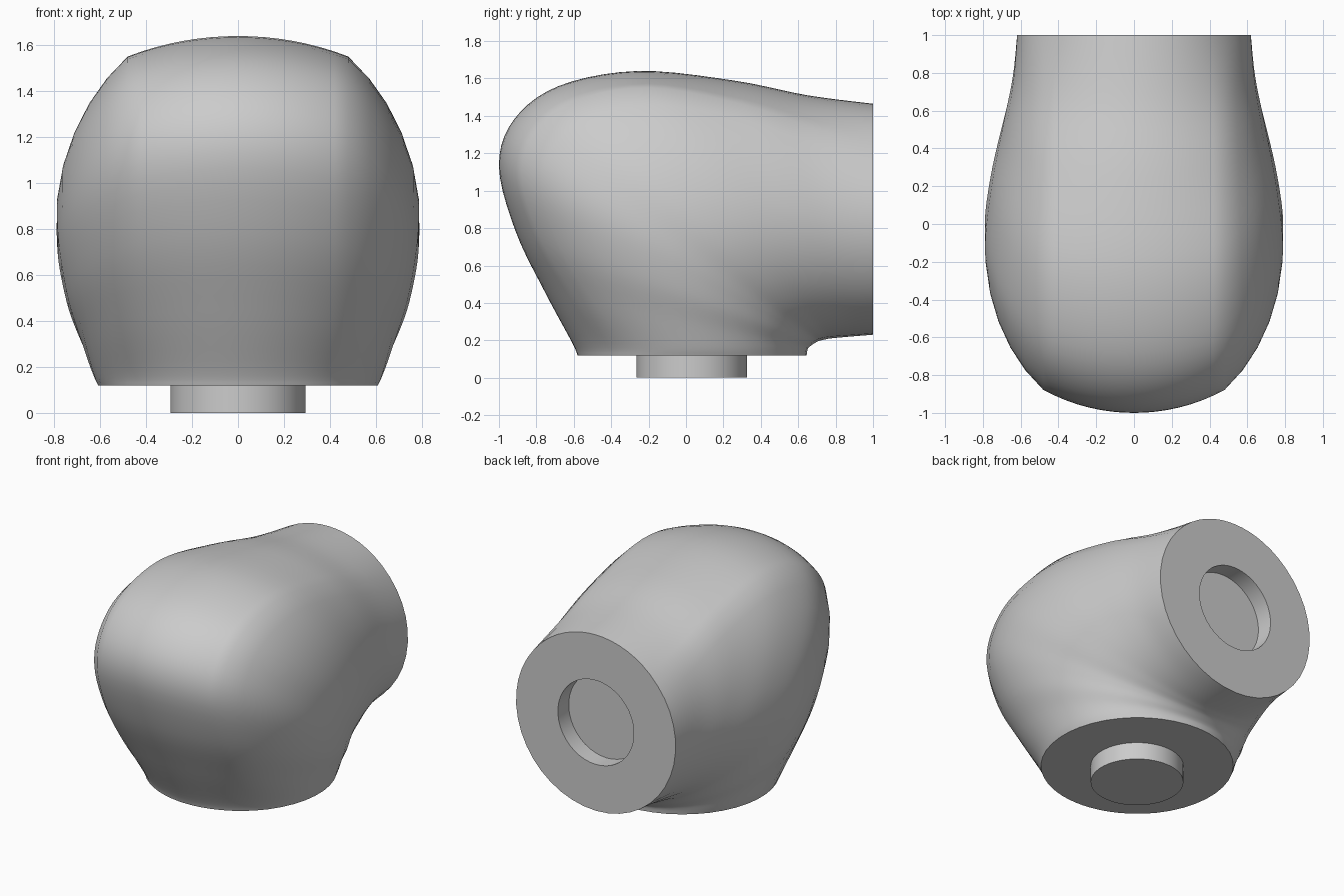
import bpy, bmesh, math
from mathutils import Vector

if "Cube" in bpy.data.objects:
    bpy.data.objects.remove(bpy.data.objects["Cube"])

CAP, SIDE, STEPS = 8, 15, 5

# Side profile of each section: outer y, z, inner y, z, half width, cap rise
SECTIONS = [
    (-.58, .12, .645, .12, .61, .23),
    (-.61, .19, .65, .15, .632, .22),
    (-.75, .45, .66, .165, .68, .18),
    (-.91, .78, .68, .18, .74, .15),
    (-1.0, 1.13, .70, .192, .778, .14),
    (-.92, 1.38, .715, .198, .79, .13),
    (-.68, 1.56, .735, .203, .787, .115),
    (-.26, 1.64, .77, .21, .752, .11),
    (.25, 1.59, .83, .216, .69, .14),
    (.65, 1.51, .90, .222, .642, .18),
    (1.0, 1.465, 1.0, .23, .62, .23),
]


def outline(h, w, c, d):
    """Half section from outer middle to inner middle: cap arc, crease, flank."""
    r = (c * c + d * d) / (2 * d)
    pts = []
    for i in range(CAP):
        x = c * i / CAP
        pts.append((x, h - r + math.sqrt(r * r - x * x)))
    top = (h - d) / math.sqrt(1 - (c / w) ** 2)
    start = math.asin(c / w)
    for i in range(SIDE + 1):
        t = start + (math.pi - start) * i / SIDE
        pts.append((w * math.sin(t), (top if math.cos(t) > 0 else h) * math.cos(t)))
    return pts


def ring(bm, row, c=.48):
    oy, oz, iy, iz, w, d = row
    outer, inner = Vector((0, oy, oz)), Vector((0, iy, iz))
    mid, up = (outer + inner) / 2, (outer - inner).normalized()
    half = outline((outer - inner).length / 2, w, c, d)
    full = half + [(-x, v) for x, v in half[-2:0:-1]]
    return [bm.verts.new(mid + up * v + Vector((x, 0, 0))) for x, v in full]


def spline(rows):
    padded = [rows[0]] + rows + [rows[-1]]
    for a, b, c, d in zip(padded, padded[1:], padded[2:], padded[3:]):
        for k in range(STEPS):
            t = k / STEPS
            yield [.5 * (2*q + (r-p)*t + (2*p-5*q+4*r-s)*t*t + (3*q-p-3*r+s)*t**3)
                   for p, q, r, s in zip(a, b, c, d)]
    yield rows[-1]


bm = bmesh.new()
R = .295
small = dict(c=.78 * R)
rise = .374 * R

# Round peg below the bottom face
rings = [ring(bm, (.03 - R, z, .03 + R, z, R, rise), **small) for z in (0, .12)]
# Bent bulging body
rings += [ring(bm, row) for row in spline(SECTIONS)]
# Round socket in the rear face
rings += [ring(bm, (y, .85 + R, y, .85 - R, R, rise), **small) for y in (1, .88)]

for a, b in zip(rings, rings[1:]):
    for i in range(len(a)):
        j = (i + 1) % len(a)
        bm.faces.new((a[i], a[j], b[j], b[i]))
bm.faces.new(rings[0])
bm.faces.new(rings[-1])
bmesh.ops.recalc_face_normals(bm, faces=bm.faces)

mesh = bpy.data.meshes.new("elbow_joint")
bm.to_mesh(mesh)
bm.free()
obj = bpy.data.objects.new("elbow_joint", mesh)
bpy.context.collection.objects.link(obj)
bpy.context.view_layer.objects.active = obj
obj.select_set(True)
bpy.ops.object.shade_smooth_by_angle(angle=math.radians(30))
